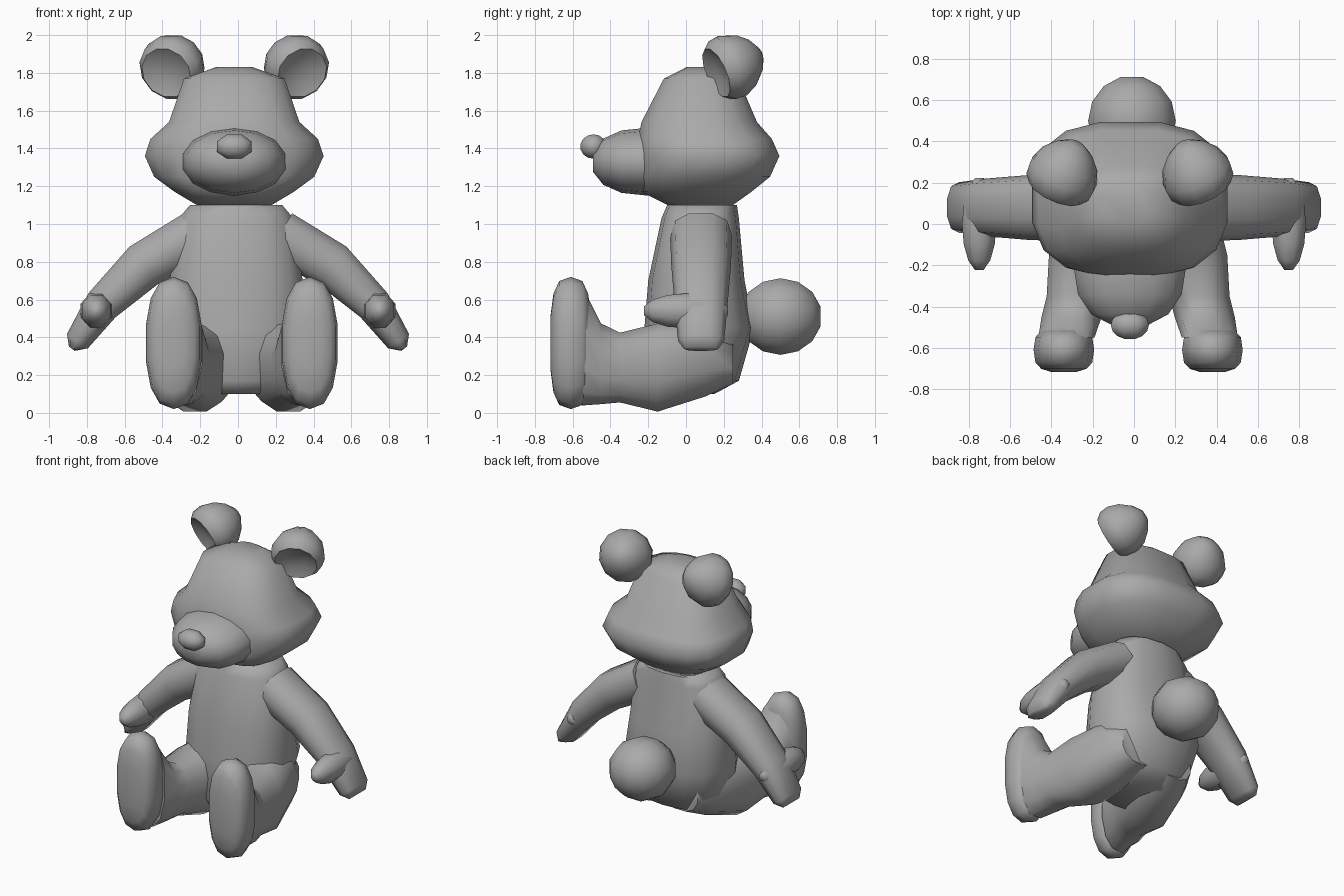
import bpy, bmesh, math
from mathutils import Vector

cube = bpy.data.objects.get("Cube")
if cube:
    bpy.data.objects.remove(cube)

material = bpy.data.materials.new("plain grey")
material.use_nodes = True
grey = (0.4, 0.4, 0.4, 1)
material.diffuse_color = grey
material.node_tree.nodes["Principled BSDF"].inputs["Base Color"].default_value = grey


def rounded(value, power):
    """Turn a sine or cosine into a coordinate on a rounded box outline."""
    return math.copysign(abs(value) ** (2 / power), value)


def loft(name, rings, sides=12, power=2.4):
    """Skin a closed tube over rings given as (centre, half axis u, half axis v)."""
    bm = bmesh.new()
    loops = []
    for centre, u, v in rings:
        angles = [math.tau * (i + 0.5) / sides for i in range(sides)]
        loops.append([bm.verts.new(Vector(centre)
                                   + Vector(u) * rounded(math.cos(a), power)
                                   + Vector(v) * rounded(math.sin(a), power)) for a in angles])
    for lower, upper in zip(loops, loops[1:]):
        for i in range(sides):
            bm.faces.new((lower[i - 1], lower[i], upper[i], upper[i - 1]))
    bm.faces.new(loops[0])
    bm.faces.new(loops[-1])
    bmesh.ops.recalc_face_normals(bm, faces=bm.faces)
    mesh = bpy.data.meshes.new(name)
    bm.to_mesh(mesh)
    bm.free()
    mesh.materials.append(material)
    part = bpy.data.objects.new(name, mesh)
    bpy.context.collection.objects.link(part)
    bpy.ops.object.select_all(action='DESELECT')
    part.select_set(True)
    bpy.context.view_layer.objects.active = part
    bpy.ops.object.shade_smooth_by_angle(angle=math.radians(60))


def stack(rows, x):
    """Horizontal rings from rows of (height, half width, front, back)."""
    return [((x, (front + back) / 2, height), (width, 0, 0), (0, (back - front) / 2, 0))
            for height, width, front, back in rows]


def ball(centre, size, power=2):
    """Rings of a rounded lump, running from front to back."""
    x, y, z = centre
    wide, deep, tall = size
    rings = []
    for step in range(-3, 4):
        angle = math.radians(25 * step)
        shrink = rounded(math.cos(angle), power)
        rings.append(((x, y + deep * rounded(math.sin(angle), power), z),
                      (wide * shrink, 0, 0), (0, 0, tall * shrink)))
    return rings


def both_sides(name, rings, middle=0, **options):
    """Make the left part and its mirrored right twin about the given middle."""
    for side, sign in (("left", 1), ("right", -1)):
        flip = Vector((sign, 1, 1))
        shift = Vector((middle, 0, 0))
        loft(side + "_" + name, [(Vector(centre) * flip + shift, Vector(u) * flip, Vector(v) * flip)
                                 for centre, u, v in rings], **options)


# Torso, from rounded seat to flat neck
torso_rows = [(0.1, 0.2, -0.2, 0.15), (0.17, 0.32, -0.25, 0.28), (0.45, 0.38, -0.22, 0.36),
              (0.7, 0.36, -0.2, 0.31), (1.03, 0.31, -0.13, 0.28), (1.1, 0.25, -0.1, 0.27)]
loft("torso", stack(torso_rows, x=-0.01), sides=14)

# Head, widest at the cheeks
head_rows = [(1.1, 0.2, -0.1, 0.25), (1.17, 0.32, -0.24, 0.35), (1.25, 0.43, -0.26, 0.45),
             (1.36, 0.48, -0.26, 0.5), (1.45, 0.45, -0.26, 0.46), (1.54, 0.35, -0.24, 0.38),
             (1.77, 0.27, -0.12, 0.28), (1.83, 0.1, 0, 0.2)]
loft("head", stack(head_rows, x=-0.02), sides=16, power=2.7)

# Muzzle, nose and tail are rounded lumps
loft("muzzle", ball((-0.02, -0.2, 1.33), (0.28, 0.3, 0.18), power=2.3), sides=14, power=2.1)
loft("nose", ball((-0.02, -0.49, 1.41), (0.1, 0.07, 0.07)), sides=8, power=2)
loft("tail", ball((-0.01, 0.5, 0.51), (0.22, 0.22, 0.21)), power=2)

# Cupped ears: shallow hollow, rim, then a back that narrows to a blunt tip
axis = Vector((-0.4, 0.9, 0.4)).normalized()
across = axis.cross(Vector((0, 0, 1))).normalized()
rise = across.cross(axis)
profile = [(0.03, 0.07), (0, 0.14), (0.04, 0.17), (0.1, 0.175), (0.17, 0.15), (0.23, 0.1), (0.27, 0.04)]
both_sides("ear", [(Vector((0.36, 0.16, 1.8)) + axis * depth, across * radius, rise * radius)
                   for depth, radius in profile], middle=-0.02, power=2)

# Arms run down and outward, thinning to the hand: (x, height, half thickness)
arm_path = [(0.22, 0.94, 0.14), (0.5, 0.78, 0.13), (0.72, 0.57, 0.1), (0.85, 0.38, 0.07), (0.88, 0.34, 0.02)]
arm = []
for i, (x, z, thick) in enumerate(arm_path):
    before, after = arm_path[max(i - 1, 0)], arm_path[min(i + 1, len(arm_path) - 1)]
    normal = Vector((before[1] - after[1], 0, after[0] - before[0])).normalized()
    arm.append(((x, 0.08, z), normal * thick, (0, 0.08 + thick * 0.6, 0)))
both_sides("arm", arm, sides=10)

# Thumbs point forward
both_sides("thumb", ball((0.75, 0, 0.54), (0.09, 0.23, 0.1)), sides=8, power=2)

# Legs splay outward to the ankles: (y, half width, bottom, top)
leg_rows = [(0.25, 0.14, 0.15, 0.4), (0.1, 0.19, 0.08, 0.5), (-0.15, 0.19, 0, 0.48),
            (-0.35, 0.15, 0.05, 0.43), (-0.45, 0.15, 0.04, 0.48), (-0.55, 0.14, 0.03, 0.68)]
both_sides("leg", [((0.21 - 0.25 * y, y, (bottom + top) / 2), (width, 0, 0), (0, 0, (top - bottom) / 2))
                   for y, width, bottom, top in leg_rows], middle=0.02)

# Tall upright feet
both_sides("foot", ball((0.36, -0.61, 0.37), (0.15, 0.11, 0.35), power=3), middle=0.02, sides=14)
